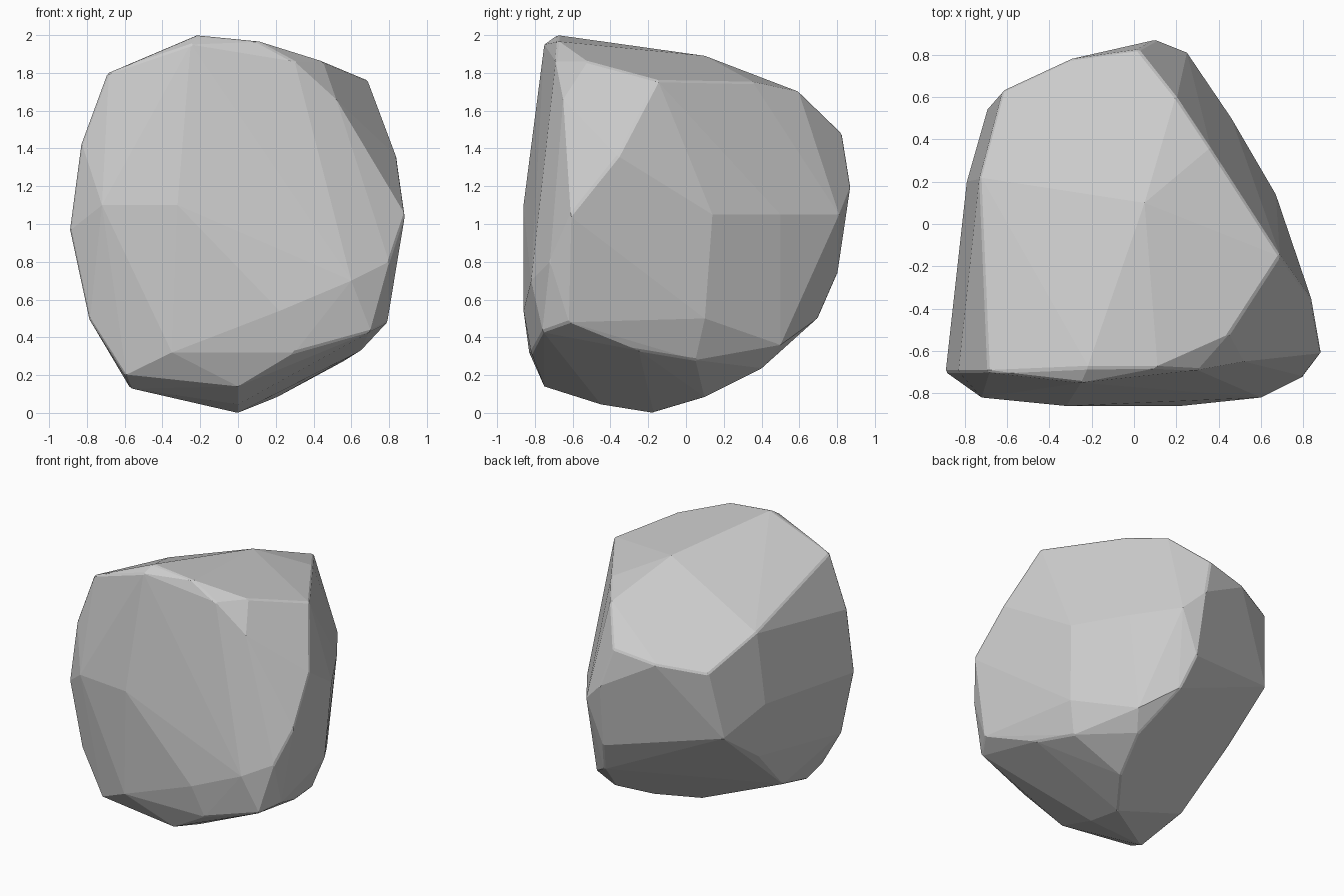
import bpy, bmesh, math

# Key corners of the boulder; its surface is their convex hull
front = [(-.32, -.86, 1.1), (.22, -.86, .54), (-.72, -.82, 1.1), (-.6, -.74, .2), (-.35, -.83, .32),
         (.3, -.82, .32), (.7, -.76, .43), (.8, -.72, .8), (.6, -.82, .7), (0, -.75, .14)]
sides = [(-.89, -.7, .97), (-.83, -.7, 1.42), (-.79, -.7, .5), (-.79, .2, 1.05), (.885, -.61, 1.05),
         (.79, -.62, .48), (.84, -.36, 1.36), (.67, .14, 1.05), (.64, .1, .5)]
top = [(-.22, -.68, 2.0), (-.25, -.75, 1.95), (.1, -.68, 1.97), (-.69, -.7, 1.8), (-.73, .22, 1.57),
       (.3, -.69, 1.86), (.52, -.65, 1.66), (.45, -.52, 1.86), (.69, -.15, 1.76), (.05, .1, 1.89),
       (.36, .36, 1.75), (.2, .6, 1.7)]
back = [(.02, .825, 1.48), (-.62, .63, 1.39), (-.69, .55, .9), (.1, .87, 1.2), (.25, .81, 1.05),
        (.12, .8, .73), (.46, .5, 1.05), (-.3, .78, 1.43)]
base = [(0, -.17, 0), (.2, .1, .08), (.3, .4, .23), (.18, .7, .5), (.38, .5, .36), (.57, .05, .28),
        (.65, -.25, .33), (-.62, -.25, .24), (-.7, .15, .62), (0, -.45, .045), (-.57, -.6, .13)]

bm = bmesh.new()
for p in front + sides + top + back + base:
    bm.verts.new(p)
bmesh.ops.convex_hull(bm, input=bm.verts[:])
loose = [v for v in bm.verts if not v.link_faces]
bmesh.ops.delete(bm, geom=loose, context='VERTS')

# Merge nearly coplanar triangles into broad facets
bmesh.ops.dissolve_limit(bm, angle_limit=math.radians(2), verts=bm.verts[:], edges=bm.edges[:])
bmesh.ops.recalc_face_normals(bm, faces=bm.faces[:])

# Softly chipped ridges
sharp = [e for e in bm.edges if len(e.link_faces) == 2 and e.calc_face_angle(0) > math.radians(35)]
bmesh.ops.bevel(bm, geom=sharp, offset=.01, segments=1, profile=.5, affect='EDGES', clamp_overlap=True)

mesh = bpy.data.meshes.new("boulder")
bm.to_mesh(mesh)
bm.free()
boulder = bpy.data.objects.new("boulder", mesh)
bpy.context.collection.objects.link(boulder)
